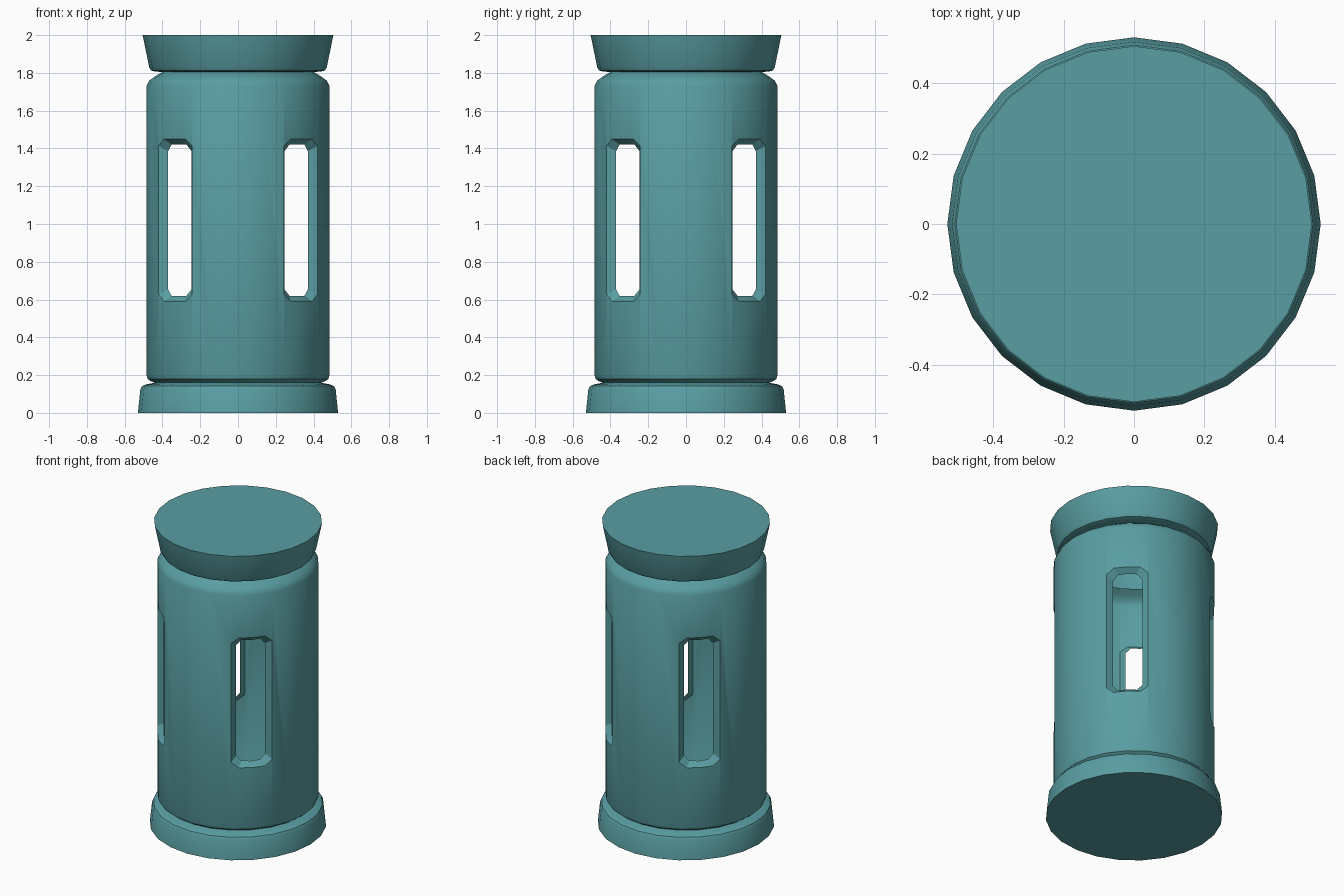
import bpy, bmesh, math
from mathutils import Vector

if "Cube" in bpy.data.objects:
    bpy.data.objects.remove(bpy.data.objects["Cube"])

N = 24
R = 0.485                      # barrel radius
Z0, Z1 = 0.20, 1.73            # straight part of the barrel

teal = bpy.data.materials.new("teal")
teal.diffuse_color = (0.10, 0.34, 0.36, 1)
teal.use_nodes = True
teal.node_tree.nodes["Principled BSDF"].inputs["Base Color"].default_value = teal.diffuse_color


def pt(i, r, z):
    a = 2 * math.pi * i / N
    return Vector((r * math.cos(a), r * math.sin(a), z))


def face(bm, pts):
    bm.faces.new([bm.verts.new(p) for p in pts])


def lathe(bm, profile):
    for (ra, za), (rb, zb) in zip(profile, profile[1:]):
        for i in range(N):
            face(bm, [pt(i, ra, za), pt(i + 1, ra, za), pt(i + 1, rb, zb), pt(i, rb, zb)])


def finish(bm, name):
    bmesh.ops.remove_doubles(bm, verts=bm.verts, dist=1e-4)
    me = bpy.data.meshes.new(name)
    bm.to_mesh(me)
    bm.free()
    ob = bpy.data.objects.new(name, me)
    bpy.context.collection.objects.link(ob)
    me.materials.append(teal)
    bpy.context.view_layer.objects.active = ob
    ob.select_set(True)
    bpy.ops.object.shade_smooth_by_angle(angle=math.radians(30))
    ob.select_set(False)


# base foot
bm = bmesh.new()
face(bm, [pt(-i, 0.53, 0) for i in range(N)])
lathe(bm, [(0.53, 0), (0.517, 0.125), (0.508, 0.142), (0.49, 0.15), (0.44, 0.16)])
finish(bm, "base_foot")

# flared top cap
bm = bmesh.new()
lathe(bm, [(0.40, 1.805), (0.44, 1.807), (0.46, 1.813), (0.47, 1.83), (0.505, 2.0)])
face(bm, [pt(i, 0.505, 2.0) for i in range(N)])
finish(bm, "top_cap")

# barrel with four slots
bm = bmesh.new()
lathe(bm, [(0.44, 0.16), (0.462, 0.168), (0.478, 0.18), (R, Z0)])
lathe(bm, [(R, Z1), (0.469, 1.76), (0.437, 1.783), (0.40, 1.805)])
LO, HI, CUT, T = 0.59, 1.45, 0.037, 0.36


def slot_half(edge, mid):
    """Slot outline from bottom middle to top middle along one side."""
    def f(z):
        return pt(edge, R, z).lerp(pt(mid, R, z), T)
    return [pt(mid, R, LO), f(LO), pt(edge, R, LO + CUT),
            pt(edge, R, HI - CUT), f(HI), pt(mid, R, HI)]


for i in range(N):
    k = i % 6
    low = [pt(i, R, Z0), pt(i + 1, R, Z0)]
    top = [pt(i + 1, R, Z1), pt(i, R, Z1)]
    if k == 2:      # facet left of a slot centre
        face(bm, low + slot_half(i, i + 1) + top)
    elif k == 3:    # facet right of a slot centre
        face(bm, low + top + slot_half(i + 1, i)[::-1])
    elif k == 1:    # neighbours share the slot edge points
        face(bm, low + [pt(i + 1, R, LO + CUT), pt(i + 1, R, HI - CUT)] + top)
    elif k == 4:
        face(bm, low + top + [pt(i, R, HI - CUT), pt(i, R, LO + CUT)])
    else:
        face(bm, low + top)

# tapered frames leading inward from each slot
for mid in range(3, N, 6):
    axis = pt(mid, 1, 0)
    side = Vector((-axis.y, axis.x, 0))
    outer = slot_half(mid - 2 + 1, mid) + slot_half(mid + 1, mid)[::-1][1:-1]
    zc = (LO + HI) / 2
    inner = [axis * (p.dot(axis) - 0.033) + side * (p.dot(side) * 0.70)
             + Vector((0, 0, zc + (p.z - zc) * 0.93)) for p in outer]
    for j in range(len(outer)):
        n = (j + 1) % len(outer)
        face(bm, [outer[n], outer[j], inner[j], inner[n]])
finish(bm, "slotted_barrel")
